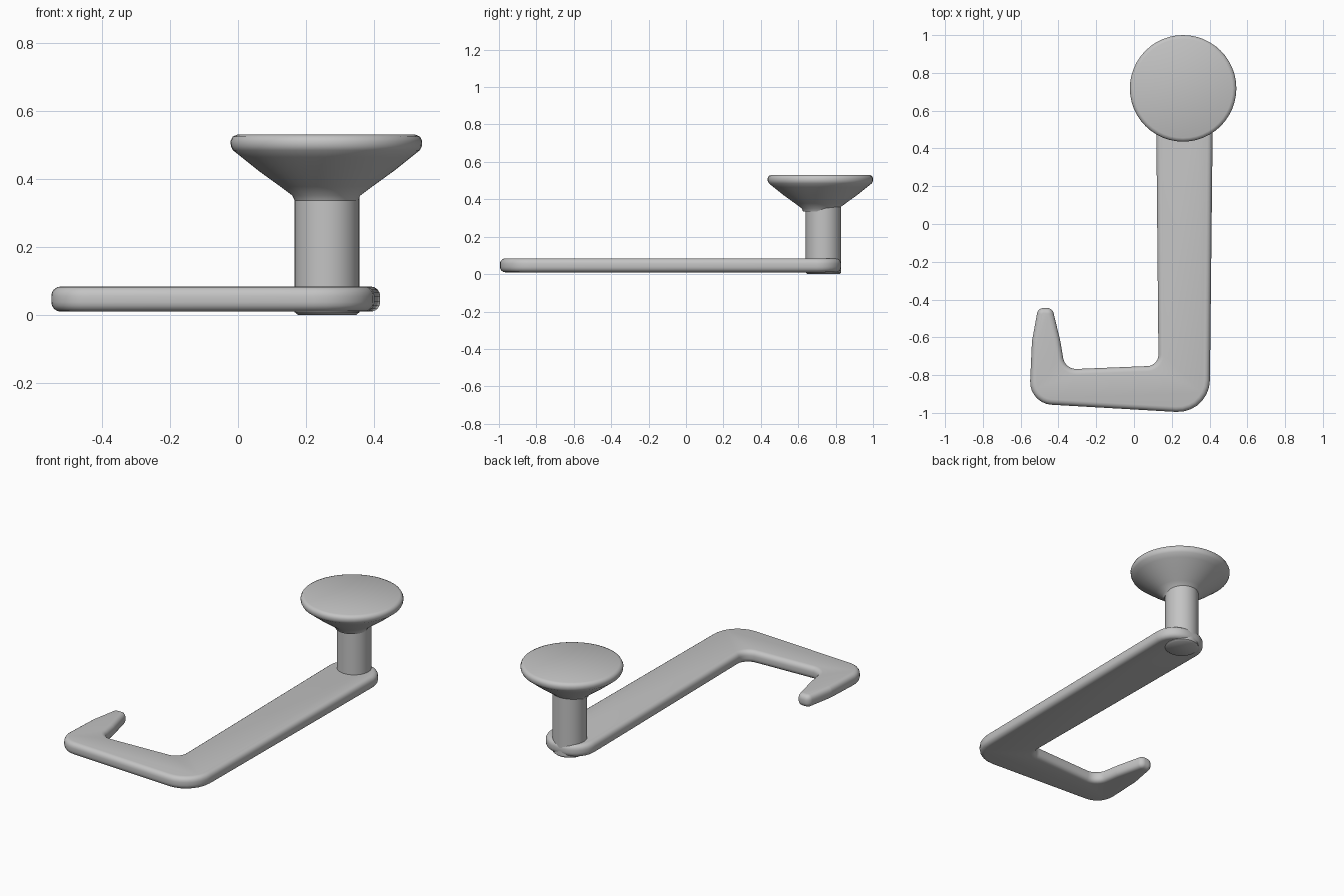
import bpy
import bmesh
import math
from mathutils import Vector

cube = bpy.data.objects.get("Cube")
if cube:
    bpy.data.objects.remove(cube)

grey = bpy.data.materials.new("plain grey")
grey.use_nodes = True
grey.diffuse_color = (0.55, 0.55, 0.55, 1)
grey.node_tree.nodes["Principled BSDF"].inputs["Base Color"].default_value = (0.55, 0.55, 0.55, 1)


def finish(name, bm, angle=50):
    bmesh.ops.recalc_face_normals(bm, faces=bm.faces)
    mesh = bpy.data.meshes.new(name)
    bm.to_mesh(mesh)
    bm.free()
    mesh.materials.append(grey)
    obj = bpy.data.objects.new(name, mesh)
    bpy.context.collection.objects.link(obj)
    bpy.ops.object.select_all(action="DESELECT")
    obj.select_set(True)
    bpy.context.view_layer.objects.active = obj
    bpy.ops.object.shade_smooth_by_angle(angle=math.radians(angle))


def rounded(corners, steps=7):
    """Replace every (x, y, radius) corner with an arc."""
    path = []
    for i, (x, y, r) in enumerate(corners):
        p = Vector((x, y))
        a = (Vector(corners[i - 1][:2]) - p).normalized()
        b = (Vector(corners[(i + 1) % len(corners)][:2]) - p).normalized()
        half = math.acos(a.dot(b)) / 2
        centre = p + (a + b).normalized() * (r / math.sin(half))
        start = p + a * (r / math.tan(half)) - centre
        end = p + b * (r / math.tan(half)) - centre
        sweep = math.atan2(start.x * end.y - start.y * end.x, start.dot(end))
        first = math.atan2(start.y, start.x)
        for s in range(steps + 1):
            t = first + sweep * s / steps
            path.append(centre + Vector((math.cos(t), math.sin(t))) * r)
    return path


def offset(path, d):
    """Move a counter-clockwise outline inwards by d."""
    out = []
    for i, p in enumerate(path):
        before = (p - path[i - 1]).normalized()
        after = (path[(i + 1) % len(path)] - p).normalized()
        t = (before + after).normalized()
        out.append(p + Vector((-t.y, t.x)) * d)
    return out


def stack(name, rings_of_points):
    """Skin a list of closed rings and cap both ends."""
    bm = bmesh.new()
    rings = [[bm.verts.new(p) for p in ring] for ring in rings_of_points]
    for low, high in zip(rings, rings[1:]):
        for i in range(len(low)):
            bm.faces.new((low[i - 1], low[i], high[i], high[i - 1]))
    bm.faces.new(rings[0][::-1])
    bm.faces.new(rings[-1])
    finish(name, bm)


def lathe(name, profile, cx, cy, segments=48):
    turns = [i * math.tau / segments for i in range(segments)]
    stack(name, [[(cx + r * math.cos(t), cy + r * math.sin(t), z) for t in turns]
                 for r, z in profile])


# Hooked arm: rounded outline stacked in layers to give soft edges
outline = rounded([
    (0.40, -1.005, 0.17), (0.42, 0.83, 0.13), (0.115, 0.83, 0.13),
    (0.13, -0.75, 0.06), (-0.365, -0.77, 0.07), (-0.39, -0.62, 0.05),
    (-0.432, -0.445, 0.034), (-0.508, -0.445, 0.034),
    (-0.54, -0.62, 0.05), (-0.555, -0.95, 0.12)])
bottom, top, soft = 0.01, 0.084, 0.028
levels = []
for k in range(5):
    a = math.pi / 2 * k / 4
    levels.append((soft * (1 - math.sin(a)), soft * (1 - math.cos(a))))
layers = [(d, bottom + h) for d, h in levels]
layers += [(d, top - h) for d, h in reversed(levels)]
stack("hooked_arm", [[(p.x, p.y, z) for p in offset(outline, d)] for d, z in layers])

# Upright post with a small foot showing below the arm
lathe("post", [(0.085, 0), (0.095, 0.008), (0.095, 0.36)], 0.262, 0.735)

# Flared round head with a rolled rim
lathe("flared_head", [(0.092, 0.335), (0.1, 0.352), (0.135, 0.378), (0.2, 0.425),
                      (0.25, 0.465), (0.275, 0.485), (0.281, 0.497), (0.282, 0.512),
                      (0.276, 0.525), (0.262, 0.531)], 0.26, 0.718)
